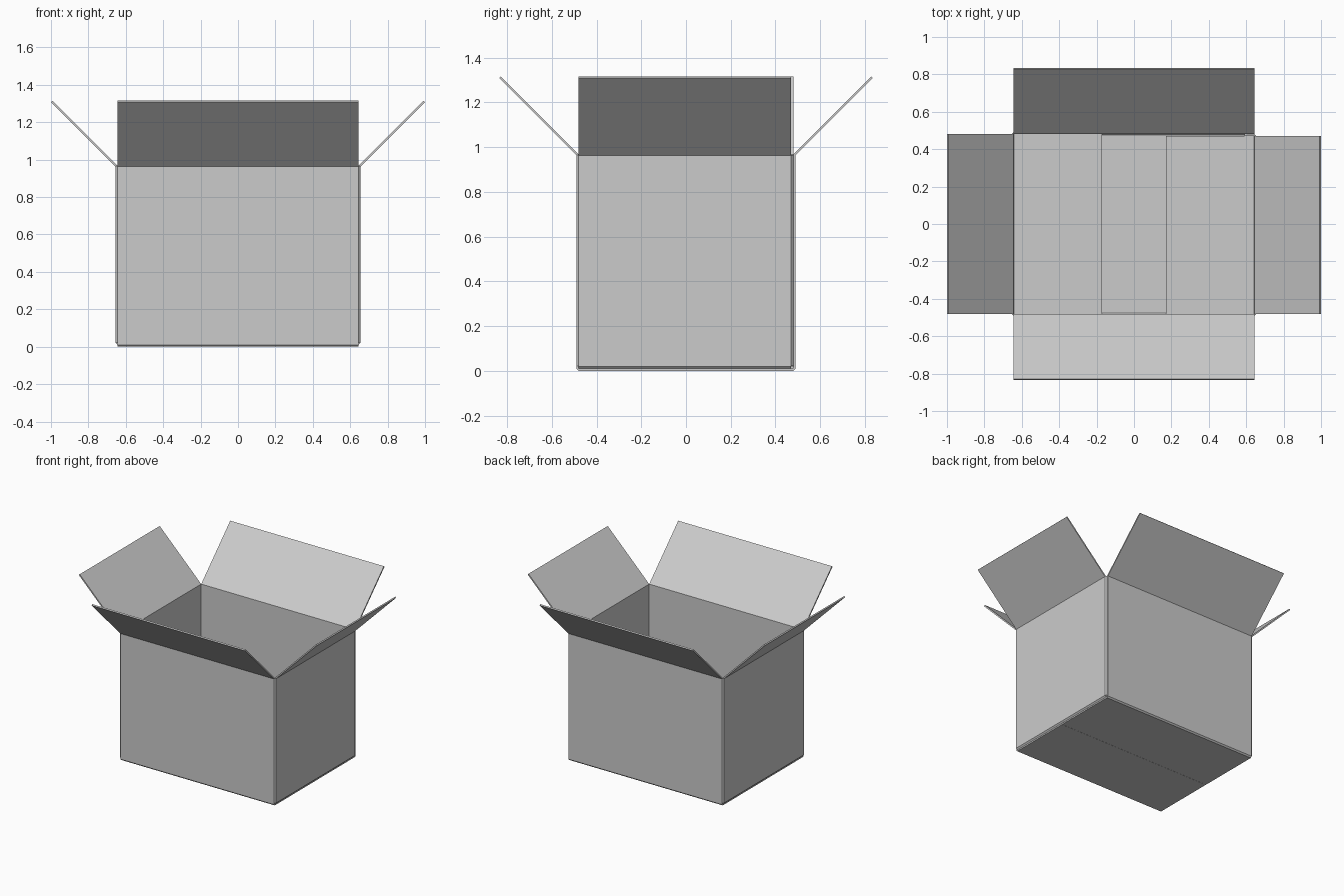
import bpy, bmesh
from mathutils import Vector

if "Cube" in bpy.data.objects:
    bpy.data.objects.remove(bpy.data.objects["Cube"])

T = 0.01                      # cardboard thickness
X, Y, TOP = 0.65, 0.485, 0.965  # wall centre lines and rim height
FLAP = 0.3465                 # run of a 45 degree open flap


def prism(name, outline, lo, hi, place):
    """Extrude a closed 2D outline from lo to hi; place maps (u, v, w) to xyz."""
    bm = bmesh.new()
    a = [bm.verts.new(place(u, v, lo)) for u, v in outline]
    b = [bm.verts.new(place(u, v, hi)) for u, v in outline]
    n = len(a)
    bm.faces.new(a)
    bm.faces.new(b)
    for i in range(n):
        j = (i + 1) % n
        bm.faces.new((a[i], a[j], b[j], b[i]))
    bmesh.ops.recalc_face_normals(bm, faces=bm.faces)
    me = bpy.data.meshes.new(name)
    bm.to_mesh(me)
    bm.free()
    ob = bpy.data.objects.new(name, me)
    bpy.context.collection.objects.link(ob)
    return ob


def thicken(path):
    """Closed outline of a centre line given thickness T with mitred folds."""
    pts = [Vector(p) for p in path]
    left, right = [], []
    for i, p in enumerate(pts):
        normals = []
        for k in (i - 1, i):
            if 0 <= k < len(pts) - 1:
                d = (pts[k + 1] - pts[k]).normalized()
                normals.append(Vector((-d.y, d.x)))
        m = sum(normals, Vector((0, 0))).normalized()
        off = m * (T / 2 / m.dot(normals[0]))
        left.append(p + off)
        right.append(p - off)
    return left + right[::-1]


def folded(start, wall, floor):
    """Bottom flap, creased fold, wall and open top flap in one strip."""
    return thicken([(start, floor), (wall - 0.007, floor), (wall, floor + 0.007),
                    (wall, TOP), (wall + FLAP, TOP + FLAP)])


# Front and back panels, their bottom flaps meeting in the middle
major = folded(0.0006, Y, 0.005)
for name, s in (("front_panel", -1), ("back_panel", 1)):
    prism(name, major, -0.645, 0.645, lambda u, v, w, s=s: (w, s * u, v))

# Side panels, short bottom flaps lying above the long ones
minor = folded(0.17, X, 0.015)
for name, s, back in (("left_panel", -1, 0.48), ("right_panel", 1, 0.47)):
    prism(name, minor, -0.48, back, lambda u, v, w, s=s: (s * u, w, v))

# Upright corner folds
for name, sx, sy, yb in (("front_left_corner", -1, -1, 0.48), ("front_right_corner", 1, -1, 0.48),
                         ("back_left_corner", -1, 1, 0.48), ("back_right_corner", 1, 1, 0.47)):
    wedge = [(sx * 0.645, sy * yb), (sx * 0.655, sy * yb), (sx * 0.645, sy * (yb + T))]
    prism(name, wedge, 0.022, TOP, lambda u, v, w: (u, v, w))

# Glue tab inside the back right corner
prism("glue_tab", [(0.645, 0.025), (0.645, 0.96), (0.59, 0.93), (0.59, 0.055)],
      0.47, 0.48, lambda u, v, w: (u, w, v))
